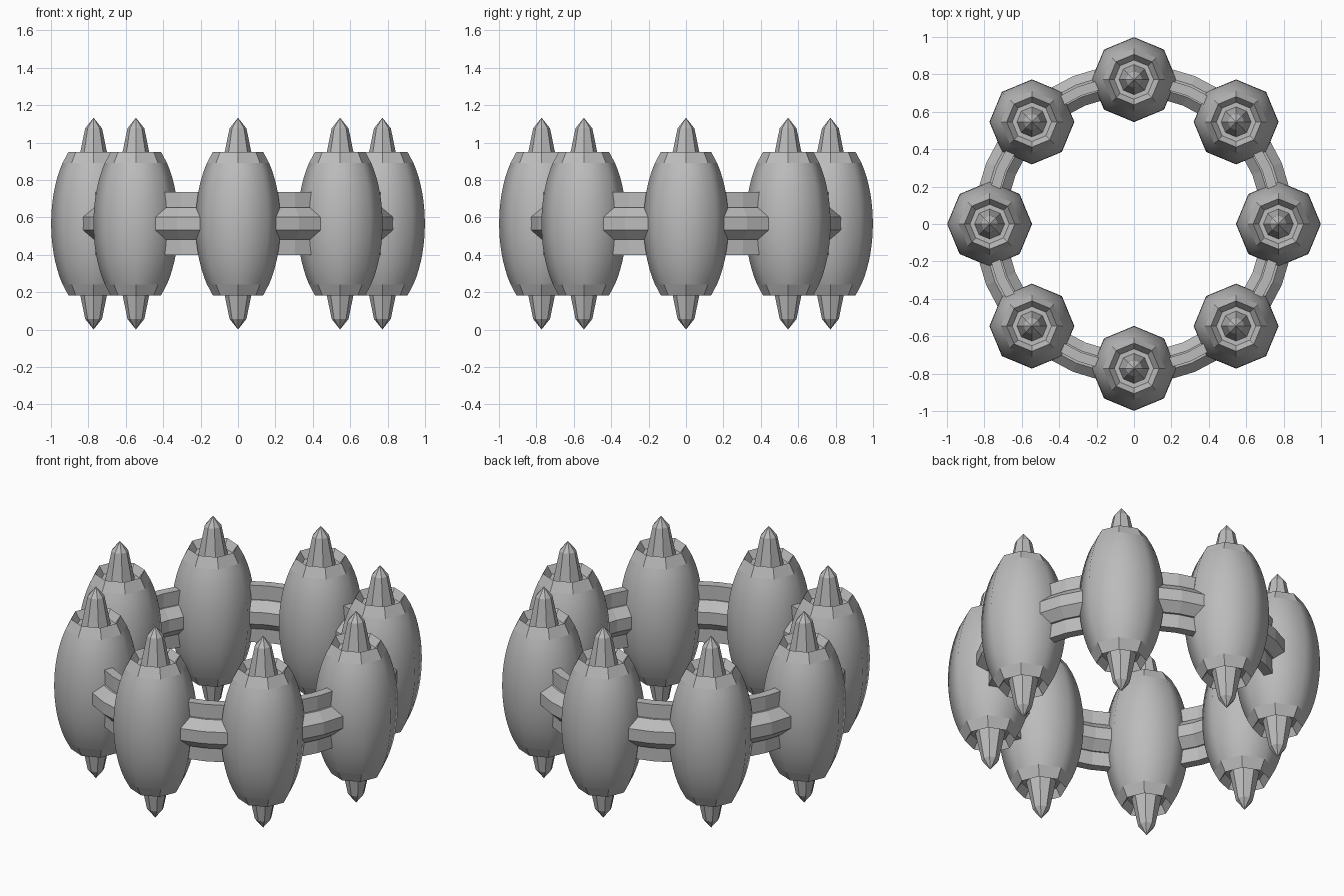
import bpy, bmesh, math

if "Cube" in bpy.data.objects:
    bpy.data.objects.remove(bpy.data.objects["Cube"])

ZC = 0.567       # mid height
RING = 0.772     # radius of the circle of pods

grey = bpy.data.materials.new("mid grey")
grey.diffuse_color = (0.5, 0.5, 0.5, 1)
grey.use_nodes = True
grey.node_tree.nodes["Principled BSDF"].inputs["Base Color"].default_value = grey.diffuse_color


def make_object(name, bm):
    bmesh.ops.remove_doubles(bm, verts=bm.verts, dist=1e-5)
    bmesh.ops.recalc_face_normals(bm, faces=bm.faces)
    mesh = bpy.data.meshes.new(name)
    bm.to_mesh(mesh)
    bm.free()
    mesh.materials.append(grey)
    obj = bpy.data.objects.new(name, mesh)
    bpy.context.collection.objects.link(obj)
    return obj


def lathe(name, profile, steps, closed=False, smooth_rows=()):
    """Turn an (r, z) profile around the z axis."""
    bm = bmesh.new()
    rows = [[bm.verts.new((r * math.cos(2 * math.pi * k / steps),
                           r * math.sin(2 * math.pi * k / steps), z))
             for k in range(steps)] if r > 1e-6 else [bm.verts.new((0, 0, z))] * steps
            for r, z in profile]
    count = len(rows) if closed else len(rows) - 1
    for i in range(count):
        a, b = rows[i], rows[(i + 1) % len(rows)]
        for k in range(steps):
            n = (k + 1) % steps
            corners = list(dict.fromkeys((a[k], a[n], b[n], b[k])))
            bm.faces.new(corners).smooth = i in smooth_rows
    return make_object(name, bm)


# Pod profile: upper half from tip to body, then mirrored below
def body_r(h):
    return 0.227 * math.sqrt(1 - (h / 0.476) ** 2)


END, BAND, N = 0.383, 0.325, 8
upper = [(0, 0.566), (0.045, 0.51), (0.08, 0.34), (0.105, 0.34), (body_r(END), END)]
upper += [(body_r(BAND * (N - i) / N), BAND * (N - i) / N) for i in range(N)]
half = [(r, ZC + h) for r, h in upper]
profile = half + [(0.227, ZC)] + [(r, 2 * ZC - z) for r, z in reversed(half)]
smooth = range(5, 5 + 2 * N)

# Eight octagonal pods around the ring
pod = lathe("pod", profile, 8, smooth_rows=smooth)
for k in range(8):
    obj = pod if k == 0 else pod.copy()
    obj.name = f"pod_{k + 1}"
    if k:
        bpy.context.collection.objects.link(obj)
    a = k * math.pi / 4
    obj.location = (RING * math.cos(a), RING * math.sin(a), 0)
    obj.rotation_euler.z = a

# Eight-sided tube joining the pods
tube = [(0.77 + 0.092 * math.cos(math.pi * (k + 0.5) / 4),
         ZC + 0.092 * math.sin(math.pi * (k + 0.5) / 4)) for k in range(8)]
lathe("ring_tube", tube, 32, closed=True)

# Tall flat band through the tube
band = [(0.742, ZC - 0.168), (0.794, ZC - 0.168), (0.794, ZC + 0.168), (0.742, ZC + 0.168)]
lathe("ring_band", band, 32, closed=True)
